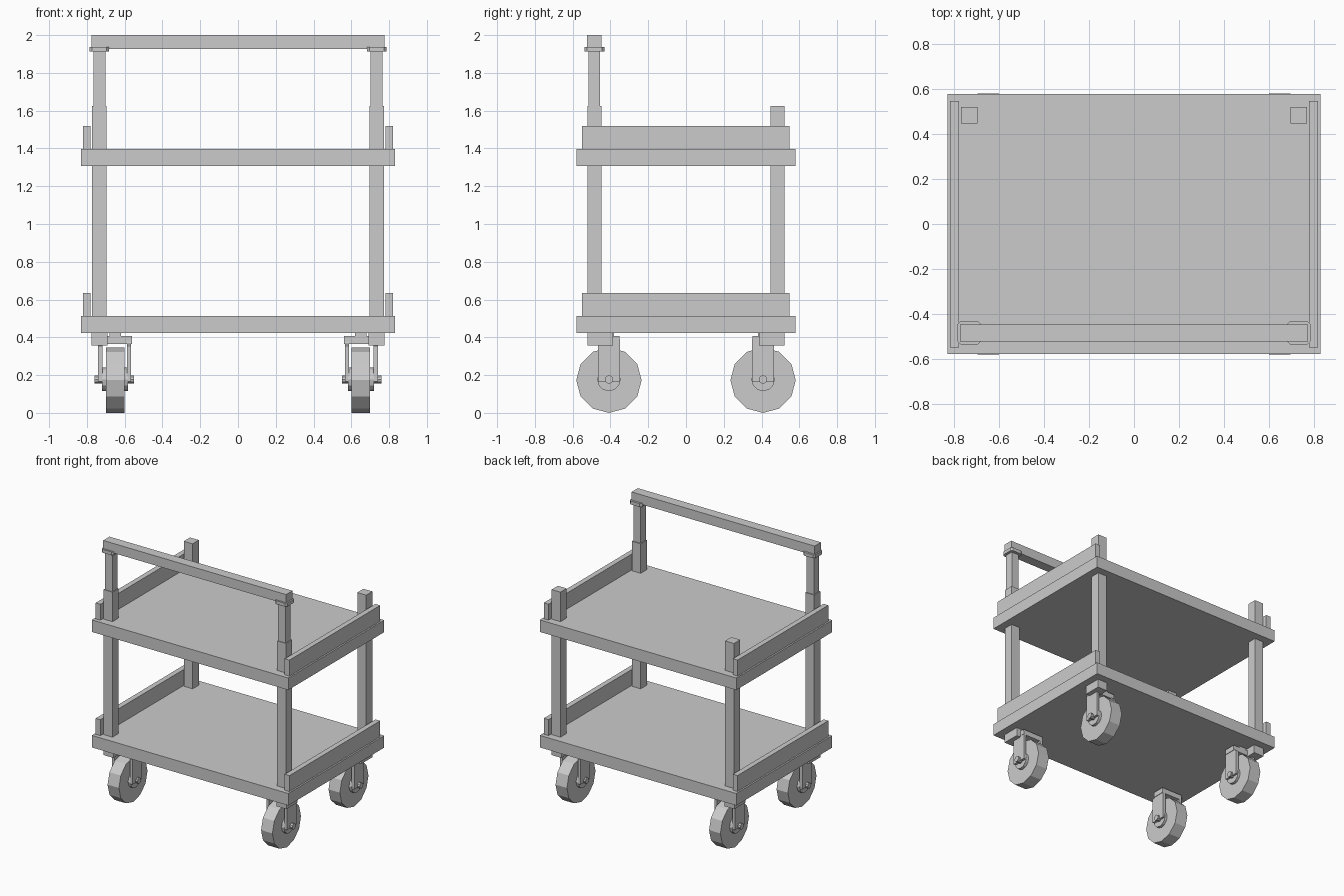
import bpy, bmesh, math
from mathutils import Matrix

if "Cube" in bpy.data.objects:
    bpy.data.objects.remove(bpy.data.objects["Cube"])

grey = bpy.data.materials.new("plain grey")
grey.diffuse_color = (0.6, 0.6, 0.6, 1)
grey.use_nodes = True
grey.node_tree.nodes["Principled BSDF"].inputs["Base Color"].default_value = grey.diffuse_color


def finish(bm, name):
    bmesh.ops.recalc_face_normals(bm, faces=bm.faces[:])
    me = bpy.data.meshes.new(name)
    bm.to_mesh(me)
    bm.free()
    me.materials.append(grey)
    ob = bpy.data.objects.new(name, me)
    bpy.context.collection.objects.link(ob)
    return ob


def prism(name, points, axis, a, b):
    """Extrude a 2D outline from a to b; axis 'x' uses (y, z), axis 'z' uses (x, y)."""
    bm = bmesh.new()
    place = (lambda p, t: (t, p[0], p[1])) if axis == 'x' else (lambda p, t: (p[0], p[1], t))
    low = [bm.verts.new(place(p, a)) for p in points]
    high = [bm.verts.new(place(p, b)) for p in points]
    bm.faces.new(low)
    bm.faces.new(high)
    n = len(points)
    for i in range(n):
        j = (i + 1) % n
        bm.faces.new((low[i], low[j], high[j], high[i]))
    return finish(bm, name)


def box(name, x0, x1, y0, y1, z0, z1):
    return prism(name, [(x0, y0), (x1, y0), (x1, y1), (x0, y1)], 'z', z0, z1)


def disc(name, y, z, r, x0, x1, sides):
    pts = [(y + r * math.cos(2 * math.pi * i / sides), z + r * math.sin(2 * math.pi * i / sides))
           for i in range(sides)]
    return prism(name, pts, 'x', x0, x1)


# shelves with raised side rails
for label, z in (("lower", 0.422), ("upper", 1.306)):
    box(label + "_shelf", -0.832, 0.832, -0.58, 0.58, z, z + 0.092)
    for s, side in ((-1, "left"), (1, "right")):
        box(f"{label}_{side}_rail", s * 0.78, s * 0.82, -0.55, 0.548, z + 0.09, z + 0.214)

# push handle
box("handle_bar", -0.775, 0.775, -0.524, -0.448, 1.927, 2.0)

for sx, side in ((-1, "left"), (1, "right")):
    # handle uprights and chamfered collars
    box(side + "_handle_upright", sx * 0.702, sx * 0.765, -0.517, -0.455, 1.6, 1.93)
    x0, x1, y0, y1, c = 0.682, 0.786, -0.537, -0.432, 0.014
    outline = [(x0 + c, y0), (x1 - c, y0), (x1, y0 + c), (x1, y1 - c),
               (x1 - c, y1), (x0 + c, y1), (x0, y1 - c), (x0, y0 + c)]
    prism(side + "_handle_collar", [(sx * x, y) for x, y in outline], 'z', 1.912, 1.938)

    for sy, end in ((-1, "front"), (1, "back")):
        tag = f"{end}_{side}_"
        # corner post
        box(tag + "post", sx * 0.697, sx * 0.772, sy * 0.447, sy * 0.522, 0.42, 1.624)
        # caster mount and fork
        cy, cz = sy * 0.408, 0.173
        box(tag + "caster_mount", sx * 0.69, sx * 0.775, sy * 0.387, sy * 0.522, 0.357, 0.425)
        box(tag + "fork_crown", sx * 0.562, sx * 0.742, sy * 0.352, sy * 0.445, 0.366, 0.406)
        box(tag + "swivel_pin", sx * 0.62, sx * 0.68, sy * 0.38, sy * 0.44, 0.4, 0.425)
        leg = [(cy - sy * dy, z) for dy, z in
               ((-0.058, 0.165), (0.058, 0.165), (0.058, 0.39), (0.048, 0.408),
                (-0.03, 0.408), (-0.04, 0.366), (-0.058, 0.355))]
        prism(tag + "fork_outer_leg", leg, 'x', sx * 0.718, sx * 0.74)
        prism(tag + "fork_inner_leg", leg, 'x', sx * 0.566, sx * 0.588)
        # wheel, hub and axle
        disc(tag + "wheel", cy, cz, 0.173, sx * 0.602, sx * 0.698, 12)
        disc(tag + "hub", cy, cz + 0.004, 0.062, sx * 0.582, sx * 0.72, 12)
        disc(tag + "axle", cy, cz + 0.004, 0.022, sx * 0.55, sx * 0.76, 10)
